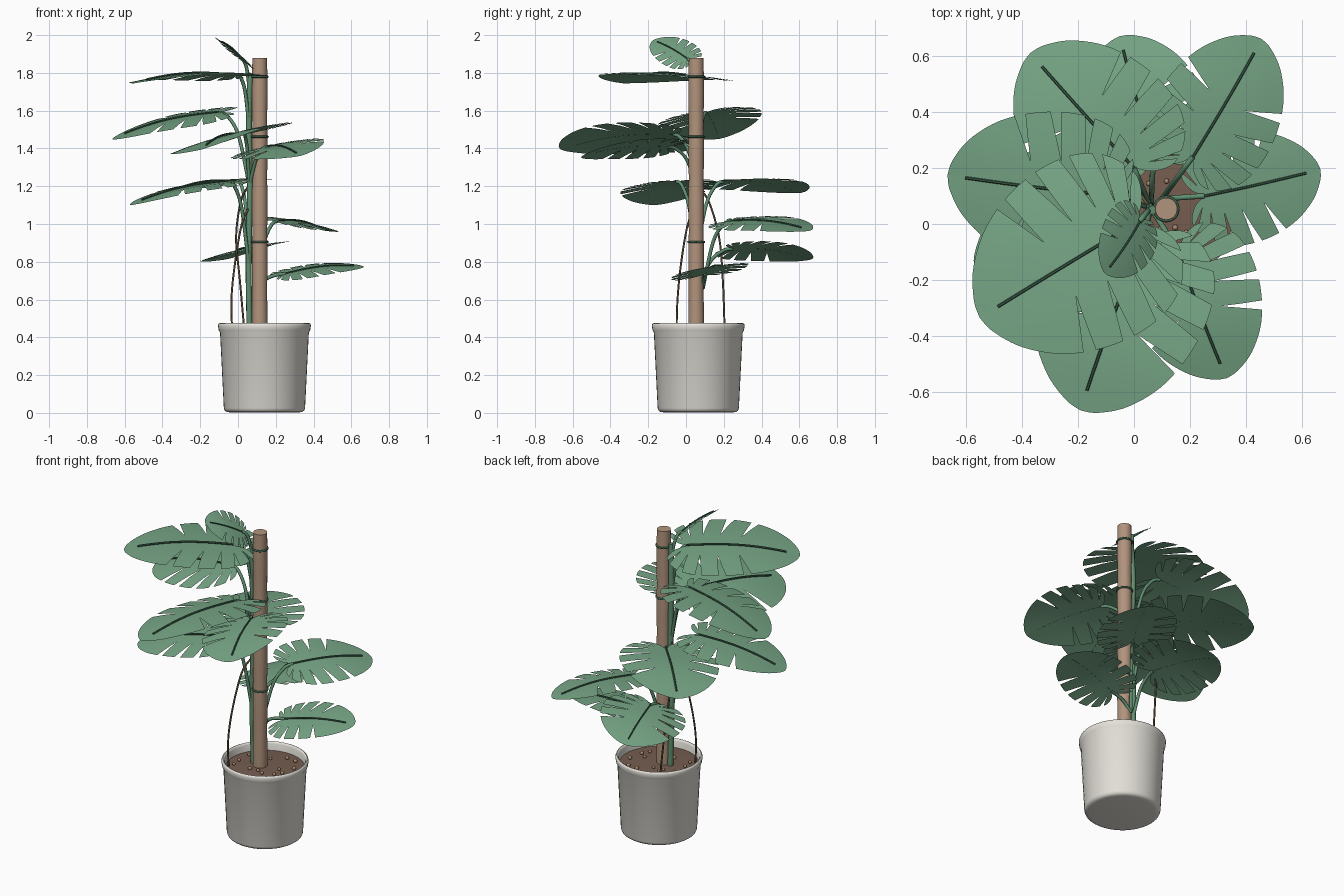
import bpy, bmesh, math, random
from mathutils import Vector

if "Cube" in bpy.data.objects:
    bpy.data.objects.remove(bpy.data.objects["Cube"])

random.seed(4)


def material(name, rgb):
    m = bpy.data.materials.new(name)
    m.diffuse_color = (*rgb, 1)
    m.use_nodes = True
    m.node_tree.nodes["Principled BSDF"].inputs["Base Color"].default_value = m.diffuse_color
    return m


LEAF = material("leaf green", (0.185, 0.385, 0.24))
STEM = material("stem green", (0.12, 0.28, 0.165))
RIB = material("dark green", (0.045, 0.115, 0.07))
WOOD = material("stake brown", (0.44, 0.295, 0.205))
SOIL = material("soil brown", (0.18, 0.11, 0.08))
PEBBLE = material("pebble tan", (0.40, 0.25, 0.16))
ROOT = material("root brown", (0.13, 0.085, 0.05))
POT = material("pot white", (0.78, 0.755, 0.70))


def shade(ob, angle):
    bpy.ops.object.select_all(action='DESELECT')
    ob.select_set(True)
    bpy.context.view_layer.objects.active = ob
    bpy.ops.object.shade_smooth_by_angle(angle=math.radians(angle))


def finish(name, bm, mat, angle=50):
    bmesh.ops.remove_doubles(bm, verts=bm.verts, dist=1e-5)
    me = bpy.data.meshes.new(name)
    bm.to_mesh(me)
    bm.free()
    ob = bpy.data.objects.new(name, me)
    bpy.context.collection.objects.link(ob)
    me.materials.append(mat)
    shade(ob, angle)
    return ob


def lathe(name, profile, mat, centre, steps=48):
    bm = bmesh.new()
    vs = [bm.verts.new((r, 0, z)) for r, z in profile]
    es = [bm.edges.new(p) for p in zip(vs, vs[1:])]
    bmesh.ops.spin(bm, geom=vs + es, axis=(0, 0, 1), cent=(0, 0, 0),
                   angle=2 * math.pi, steps=steps)
    bmesh.ops.remove_doubles(bm, verts=bm.verts, dist=1e-5)
    bmesh.ops.recalc_face_normals(bm, faces=bm.faces)
    bmesh.ops.translate(bm, verts=bm.verts, vec=(*centre, 0))
    return finish(name, bm, mat)


def spline(pts, n):
    """Smooth curve through the points, n samples per span."""
    p = [pts[0]] + list(pts) + [pts[-1]]
    out = []
    for i in range(1, len(p) - 2):
        a, b, c, d = p[i - 1:i + 3]
        for k in range(n):
            t = k / n
            out.append(0.5 * (2 * b + (c - a) * t + (2 * a - 5 * b + 4 * c - d) * t * t
                              + (3 * b - a - 3 * c + d) * t ** 3))
    return out + [pts[-1]]


def tube(name, pts, radius, mat, res=2):
    cu = bpy.data.curves.new(name, 'CURVE')
    cu.dimensions = '3D'
    cu.bevel_depth, cu.bevel_resolution, cu.use_fill_caps = radius, res, True
    path = spline([Vector(p) for p in pts], 6)
    sp = cu.splines.new('POLY')
    sp.points.add(len(path) - 1)
    for q, v in zip(sp.points, path):
        q.co = (*v, 1)
    ob = bpy.data.objects.new(name, cu)
    bpy.context.collection.objects.link(ob)
    cu.materials.append(mat)
    bpy.ops.object.select_all(action='DESELECT')
    ob.select_set(True)
    bpy.context.view_layer.objects.active = ob
    bpy.ops.object.convert(target='MESH')
    shade(bpy.context.object, 50)


# Pot with a rolled rim, soil and pebbles
C = (0.14, 0.065)
lathe("pot", [(0, 0.003), (0.185, 0.003), (0.2, 0.005), (0.21, 0.012), (0.215, 0.025), (0.235, 0.425),
              (0.242, 0.437), (0.246, 0.462), (0.243, 0.472), (0.237, 0.475), (0.231, 0.472),
              (0.227, 0.462), (0.222, 0.40)], POT, C)
lathe("soil", [(0, 0.432), (0.12, 0.43), (0.224, 0.423)], SOIL, C)
bm = bmesh.new()
for i in range(15):
    a, r = i * 2.4, 0.07 + 0.12 * random.random()
    g = bmesh.ops.create_icosphere(bm, subdivisions=2, radius=random.uniform(0.009, 0.012))
    bmesh.ops.translate(bm, verts=g["verts"],
                        vec=(C[0] + r * math.cos(a), C[1] + r * math.sin(a), 0.435))
finish("pebbles", bm, PEBBLE)

# Support stake, slightly uneven like bark
P = (0.115, 0.054)
prof = [(0.0405 + 0.0015 * math.sin(i * 1.9), 0.42 + 1.46 * i / 16) for i in range(17)]
lathe("stake", [(0, 0.42)] + prof + [(0, 1.88)], WOOD, P, 28)

# Climbing stem and ties
tube("main_stem", [(0.062, 0.065, 0.42), (0.056, 0.06, 0.8), (0.064, 0.058, 1.2),
                   (0.058, 0.06, 1.55), (0.066, 0.05, 1.8)], 0.016, STEM)
for z in (0.905, 1.462, 1.78):
    ring = [(P[0] + 0.042 * math.cos(k * math.pi / 6), P[1] + 0.042 * math.sin(k * math.pi / 6), z)
            for k in range(13)]
    tube("tie", ring, 0.006, RIB)

# Hanging aerial roots
tube("aerial_root", [(-0.03, -0.05, 0.42), (-0.035, -0.045, 0.6), (-0.015, -0.025, 0.8),
                     (0.02, 0.01, 1.0), (0.055, 0.05, 1.08)], 0.0055, ROOT)
tube("aerial_root", [(0.035, 0.205, 0.42), (0.01, 0.195, 0.7), (-0.01, 0.175, 0.93),
                     (0.015, 0.12, 1.12), (0.055, 0.06, 1.2)], 0.0055, ROOT)

# Half outline of a split leaf: (along, across, matching midrib position)
HALF = [Vector(p) for p in (
    (0, 0, 0), (-0.1, 0.08, 0), (-0.15, 0.22, 0.01), (-0.07, 0.38, 0.04), (0.08, 0.475, 0.1),
    (0.28, 0.505, 0.2), (0.5, 0.475, 0.36), (0.71, 0.39, 0.56), (0.88, 0.25, 0.76),
    (0.975, 0.1, 0.92), (1, 0, 1))]
OUTLINE = spline(HALF, 6)
SLITS = (14, 20, 26, 32, 38)
GAP = (0, 0, 0.45, 0.9)


def leaf(name, base, tip, s, width=1.0, start=None):
    """Split leaf from base to tip; s is the rise towards its left side."""
    base, tip = Vector(base), Vector(tip)
    d = tip - base
    L = d.length
    d.normalize()
    side = Vector((-d.y, d.x, 0)).normalized() + Vector((0, 0, s))
    side = (side - d * side.dot(d)).normalized()
    up = d.cross(side)

    def place(u, v, lift=0.0):
        h = 0.045 * math.sin(math.pi * max(u, -0.2)) - 0.17 * v * v + 0.03 * abs(v)
        return base + L * (d * u + side * v * width + up * h) + up * lift

    bm = bmesh.new()
    for sg in (1, -1):
        rows = [[(o.z + (o.x - o.z) * f, sg * o.y * f) for f in (0, 0.36, 0.68, 1)]
                for o in OUTLINE]
        for i in range(len(rows) - 1):
            a, b = rows[i], rows[i + 1]
            for k in range(3):
                # Strips beside a slit narrow outwards, leaving a wedge gap
                ends = []
                for kk in (k, k + 1):
                    pa, pb = Vector(a[kk]), Vector(b[kk])
                    qa = pa.lerp(pb, GAP[kk]) if i in SLITS else pa
                    qb = pb.lerp(pa, GAP[kk]) if i + 1 in SLITS else pb
                    ends.append((qa, qb))
                co = []
                for p in (ends[0][0], ends[1][0], ends[1][1], ends[0][1]):
                    w = place(*p)
                    if all((w - c).length > 1e-5 for c in co):
                        co.append(w)
                if len(co) > 2:
                    f = bm.faces.new([bm.verts.new(c) for c in co])
                    f.normal_update()
                    if f.normal.dot(up) < 0:
                        f.normal_flip()
    finish(name, bm, LEAF, 60)
    # Midrib lying on the upper face
    r = 0.0028 + 0.0045 * L
    tube(name + "_midrib", [place(u * 0.088, 0, r * 0.9) for u in range(0, 11)], r, RIB, 1)
    # Arching stalk from the stem
    z0 = start if start else base.z - 0.25
    root = Vector((0.1, 0.09, z0)) if base.x > 0.2 else Vector((0.06, 0.058, z0))
    mid = root.lerp(base, 0.35)
    mid.z = root.z + (base.z - root.z) * 0.68
    late = root.lerp(base, 0.72)
    late.z = root.z + (base.z - root.z) * 0.95
    tube(name + "_stalk", [root, mid, late, base], 0.0095, STEM)


leaf("crown_leaf", (0.02, 0.01, 1.872), (-0.105, -0.175, 1.972), -0.6, 1.0, 1.72)
leaf("upper_leaf", (0.0, 0.0, 1.785), (-0.55, -0.335, 1.745), 0.05, 1.05, 1.5)
leaf("left_leaf", (-0.1, 0.105, 1.59), (-0.665, 0.175, 1.45), -0.17, 0.94, 1.2)
leaf("front_leaf", (0.03, -0.07, 1.475), (-0.19, -0.665, 1.395), 0.26, 1.0, 1.2)
leaf("front_right_leaf", (0.16, -0.1, 1.41), (0.33, -0.55, 1.36), 0.23, 1.0, 1.2)
leaf("back_left_leaf", (0.0, 0.2, 1.225), (-0.37, 0.61, 1.165), -0.1, 1.0, 0.85)
leaf("lower_left_leaf", (-0.05, -0.05, 1.225), (-0.57, -0.16, 1.10), -0.05, 0.95, 0.75)
leaf("back_right_leaf", (0.21, 0.24, 1.015), (0.455, 0.66, 0.965), 0.17, 0.92, 0.66)
leaf("back_leaf", (0.07, 0.25, 0.87), (-0.05, 0.67, 0.815), -0.22, 1.08, 0.64)
leaf("right_leaf", (0.25, 0.1, 0.735), (0.665, 0.195, 0.775), 0.14, 0.95, 0.66)
